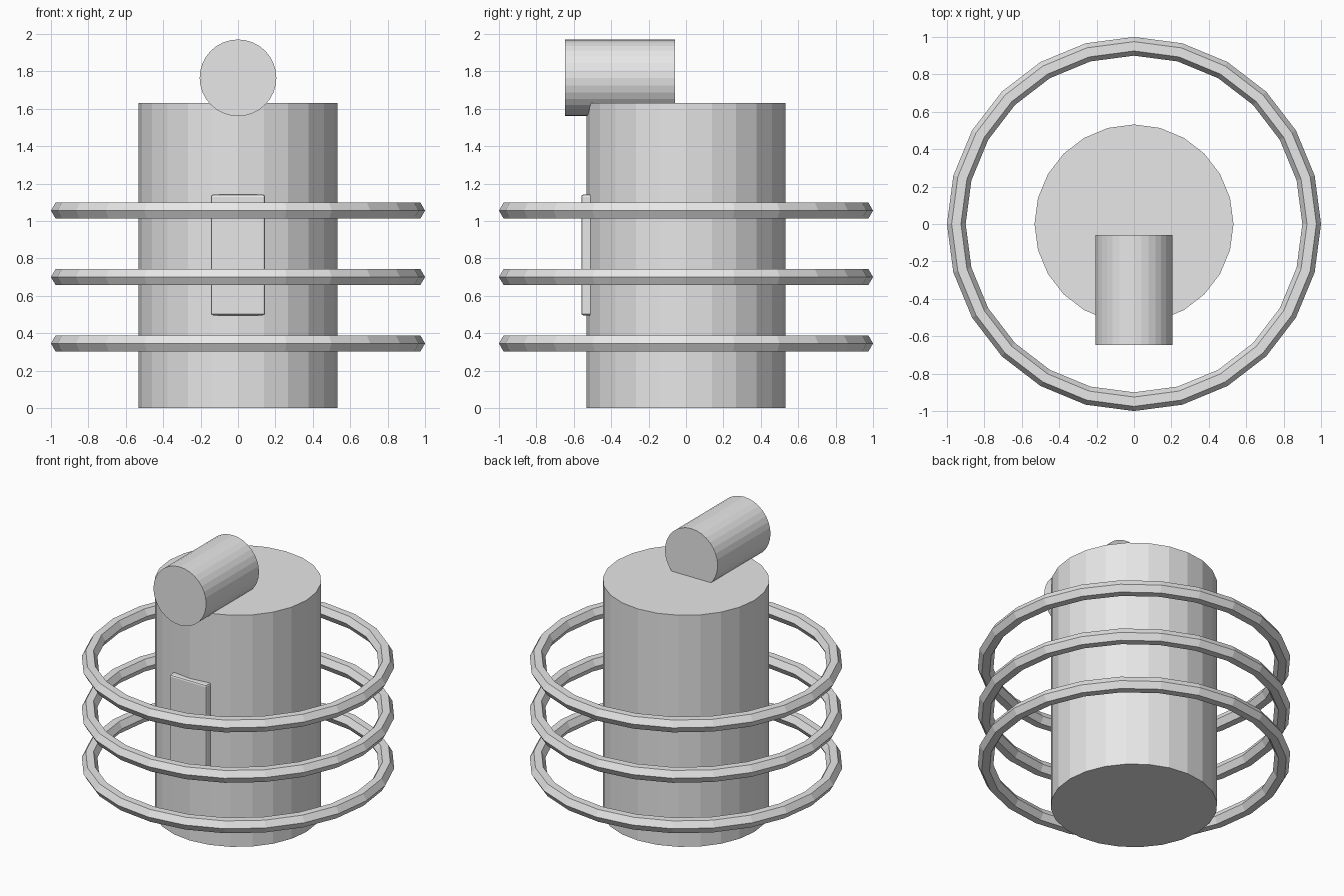
import bpy
import math

if "Cube" in bpy.data.objects:
    bpy.data.objects.remove(bpy.data.objects["Cube"])

grey = bpy.data.materials.new("plain grey")
grey.diffuse_color = (0.8, 0.8, 0.8, 1)
grey.use_nodes = True
grey.node_tree.nodes["Principled BSDF"].inputs["Base Color"].default_value = grey.diffuse_color


def finish(name):
    obj = bpy.context.object
    obj.name = name
    obj.data.materials.append(grey)
    return obj


# Upright main drum, faceted
BODY_HEIGHT = 1.63
bpy.ops.mesh.primitive_cylinder_add(vertices=24, radius=0.532, depth=BODY_HEIGHT,
                                    location=(0, 0, BODY_HEIGHT / 2))
finish("body")

# Horizontal cylinder resting on the top, overhanging the front
bpy.ops.mesh.primitive_cylinder_add(vertices=32, radius=0.205, depth=0.588,
                                    location=(0, -0.353, 1.765),
                                    rotation=(math.pi / 2, 0, 0))
finish("head")

# Three floating rings with a hexagonal section
for i, z in enumerate((0.345, 0.70, 1.055)):
    bpy.ops.mesh.primitive_torus_add(major_segments=24, minor_segments=6,
                                     major_radius=0.95, minor_radius=0.05,
                                     location=(0, 0, z))
    finish(f"ring_{i + 1}")

# Bevelled front panel, partly sunk into the drum
bpy.ops.mesh.primitive_cube_add(size=1, location=(0, -0.525, 0.818))
panel = finish("front_panel")
panel.scale = (0.29, 0.07, 0.646)
bpy.ops.object.transform_apply(location=False, rotation=False, scale=True)
bevel = panel.modifiers.new("soft edges", 'BEVEL')
bevel.width = 0.012
bevel.segments = 2
